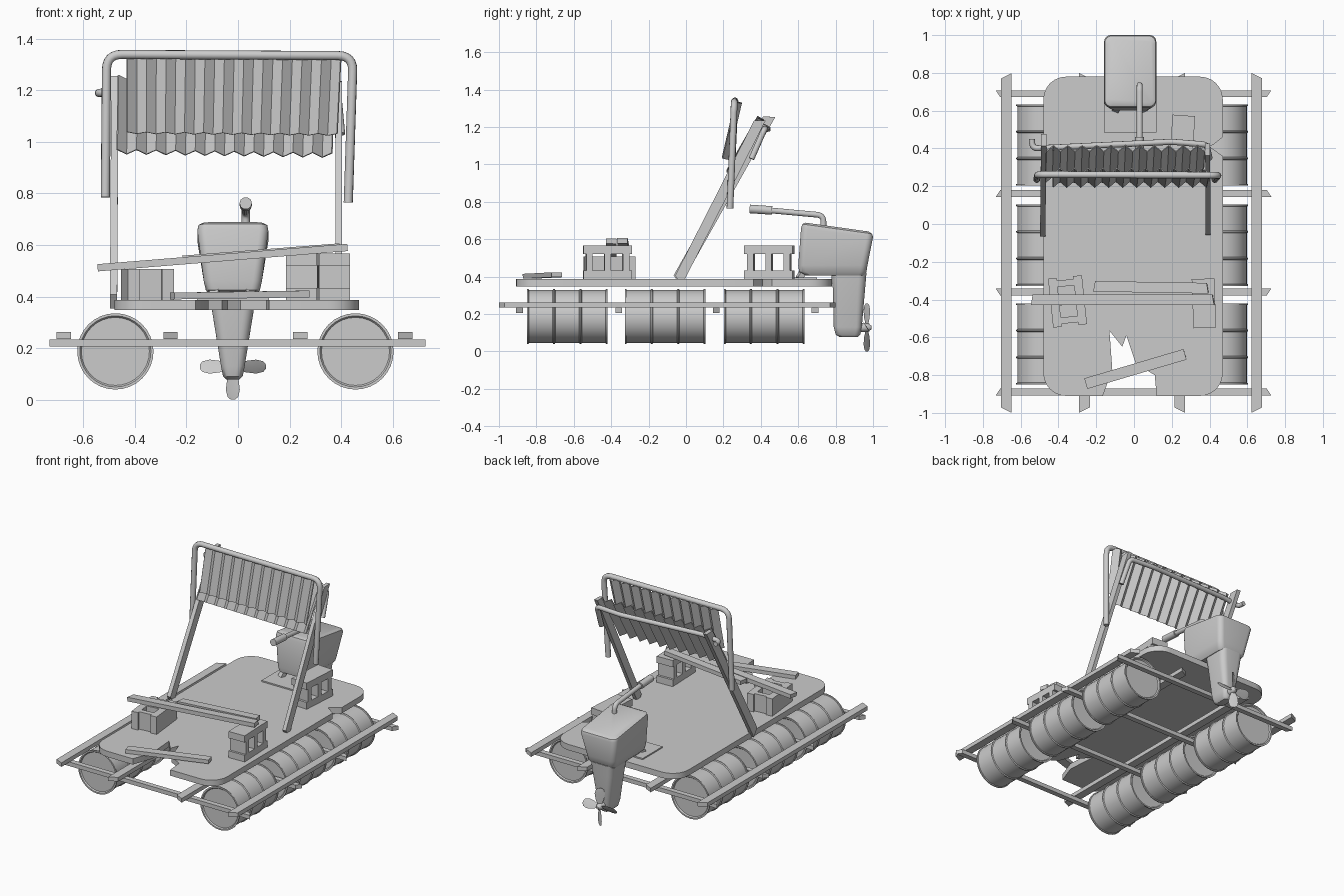
import bpy, bmesh
from math import sin, cos, pi, radians
from mathutils import Vector, Matrix

if "Cube" in bpy.data.objects:
    bpy.data.objects.remove(bpy.data.objects["Cube"])


def finish(name, bm, smooth=None):
    bmesh.ops.recalc_face_normals(bm, faces=bm.faces)
    me = bpy.data.meshes.new(name)
    bm.to_mesh(me)
    bm.free()
    ob = bpy.data.objects.new(name, me)
    bpy.context.collection.objects.link(ob)
    if smooth:
        shade(ob, smooth)
    return ob


def shade(ob, angle):
    bpy.ops.object.select_all(action='DESELECT')
    ob.select_set(True)
    bpy.context.view_layer.objects.active = ob
    bpy.ops.object.shade_smooth_by_angle(angle=radians(angle))


def plank(name, p1, p2, w, t, up=(0, 0, 1), skew=0.0):
    """Board from p1 to p2 with slanted sawn ends."""
    p1, p2 = Vector(p1), Vector(p2)
    d = (p2 - p1).normalized()
    side = Vector(up).cross(d).normalized()
    n = d.cross(side)
    bm = bmesh.new()
    rings = []
    for p, s in ((p1, 1), (p2, -1)):
        rings.append([bm.verts.new(p + side * a * w / 2 + n * b * t / 2 + d * s * a * skew)
                      for a, b in ((-1, -1), (1, -1), (1, 1), (-1, 1))])
    bridge(bm, rings)
    return finish(name, bm)


def bridge(bm, rings, caps=True):
    k = len(rings[0])
    for a, b in zip(rings, rings[1:]):
        for i in range(k):
            bm.faces.new((a[i], a[(i + 1) % k], b[(i + 1) % k], b[i]))
    if caps:
        bm.faces.new(rings[0])
        bm.faces.new(rings[-1])


def lathe_y(name, prof, x, y, z, seg=32):
    """Revolve (y, radius) points around a y axis."""
    bm = bmesh.new()
    bridge(bm, [[bm.verts.new((x + r * cos(2 * pi * i / seg), y + py, z + r * sin(2 * pi * i / seg)))
                 for i in range(seg)] for py, r in prof])
    return finish(name, bm, 35)


def round_rect(x0, x1, y0, y1, r, n=6):
    pts = []
    for cx, cy, a0 in ((x1 - r, y1 - r, 0), (x0 + r, y1 - r, 90), (x0 + r, y0 + r, 180), (x1 - r, y0 + r, 270)):
        for i in range(n + 1):
            a = radians(a0 + 90 * i / n)
            pts.append((cx + r * cos(a), cy + r * sin(a)))
    return pts


def loft(name, secs, cx):
    """Stack rounded rectangles: (z, y0, y1, half width, corner, slope)."""
    bm = bmesh.new()
    bridge(bm, [[bm.verts.new((x, y, z + sl * (y - (y0 + y1) / 2)))
                 for x, y in round_rect(cx - hx, cx + hx, y0, y1, r)] for z, y0, y1, hx, r, sl in secs])
    return finish(name, bm, 40)


def pipe(name, pts, rad, bend=0.05):
    """Tube along a path with rounded corners."""
    P = [Vector(p) for p in pts]
    path = [P[0]]
    for a, b, c in zip(P, P[1:], P[2:]):
        s, e = b + (a - b).normalized() * bend, b + (c - b).normalized() * bend
        for i in range(7):
            t = i / 6
            path.append(s * (1 - t) ** 2 + b * 2 * t * (1 - t) + e * t * t)
    path.append(P[-1])
    cu = bpy.data.curves.new(name, 'CURVE')
    cu.dimensions = '3D'
    cu.bevel_depth, cu.bevel_resolution, cu.use_fill_caps = rad, 3, True
    sp = cu.splines.new('POLY')
    sp.points.add(len(path) - 1)
    for q, p in zip(sp.points, path):
        q.co = (*p, 1)
    tmp = bpy.data.objects.new(name + "_path", cu)
    bpy.context.collection.objects.link(tmp)
    bpy.context.view_layer.update()
    me = bpy.data.meshes.new_from_object(tmp.evaluated_get(bpy.context.evaluated_depsgraph_get()))
    bpy.data.objects.remove(tmp)
    ob = bpy.data.objects.new(name, me)
    bpy.context.collection.objects.link(ob)
    shade(ob, 50)
    return ob


def cinder_block(name, loc, rot, flat=False):
    """Two long walls and three webs; cores run along x, or z when flat."""
    bm = bmesh.new()
    parts = [((0, 0, s * 0.067), (0.12, 0.26, 0.046)) for s in (-1, 1)]
    parts += [((0, s * 0.098, 0), (0.12, 0.034, 0.1)) for s in (-1, 0, 1)]
    for c, s in parts:
        bmesh.ops.create_cube(bm, size=1, matrix=Matrix.Translation(c) @ Matrix.Diagonal((*s, 1)))
    ob = finish(name, bm)
    ob.location = loc
    ob.rotation_euler = (0, pi / 2 if flat else 0, radians(rot))


def corrugated(name, bl, br, tl, tr, waves, amp):
    """Zigzag roofing sheet between four corners."""
    bl, br, tl, tr = map(Vector, (bl, br, tl, tr))
    n = (br - bl).cross(tl - bl).normalized()
    bm = bmesh.new()
    rows = []
    for a, b in ((bl, br), (tl, tr)):
        rows.append([bm.verts.new(a.lerp(b, i / (2 * waves)) + n * amp * (-1) ** i)
                     for i in range(2 * waves + 1)])
    for i in range(2 * waves):
        bm.faces.new((rows[0][i], rows[0][i + 1], rows[1][i + 1], rows[1][i]))
    ob = finish(name, bm)
    m = ob.modifiers.new("thickness", 'SOLIDIFY')
    m.thickness, m.offset = 0.006, 0


# float barrels with rims and two hoops
half = [(-0.215, 0.138), (-0.215, 0.148), (-0.207, 0.148), (-0.205, 0.142), (-0.078, 0.142),
        (-0.074, 0.148), (-0.068, 0.148), (-0.064, 0.142)]
prof = [(-0.207, 0.132)] + half + [(-y, r) for y, r in reversed(half)] + [(0.207, 0.132)]
for x in (-0.476, 0.456):
    for y in (-0.635, -0.112, 0.418):
        lathe_y("barrel", prof, x, y, 0.187)

# timber frame
for i, y in enumerate((-0.89, -0.36, 0.162, 0.69)):
    plank("cross_beam", (-0.72, y, 0.22), (0.715, y, 0.22), 0.036, 0.028, skew=0.012 * (-1) ** i)
for i, x in enumerate((-0.676, -0.262, 0.242, 0.65)):
    plank("long_beam", (x, -0.985, 0.249), (x, 0.785, 0.249), 0.056, 0.028, skew=0.014 * (-1) ** i)

# deck with a broken front edge and a chipped side
corners = round_rect(-0.48, 0.47, -0.91, 0.78, 0.12)
front_break = [(-0.165, -0.91), (-0.115, -0.77), (-0.13, -0.565), (-0.062, -0.65),
               (-0.04, -0.59), (0.01, -0.74), (0.11, -0.8), (0.12, -0.91)]
chip = [(0.47, 0.36), (0.4, 0.41), (0.42, 0.42), (0.47, 0.46)]
outline = corners[:21] + front_break + corners[21:] + chip
bm = bmesh.new()
face = bm.faces.new([bm.verts.new((x, y, 0.347)) for x, y in outline])
ext = bmesh.ops.extrude_face_region(bm, geom=[face])
bmesh.ops.translate(bm, vec=(0, 0, 0.04), verts=[v for v in ext["geom"] if isinstance(v, bmesh.types.BMVert)])
for f in list(bm.faces):
    if len(f.verts) > 4:
        bmesh.ops.triangulate(bm, faces=[f])
finish("deck", bm, 30)

# cinder blocks, bench planks and a loose board
cinder_block("bench_block_right", (0.37, -0.42, 0.477), 2)
cinder_block("bench_block_left", (-0.352, -0.41, 0.447), 6, True)
cinder_block("rear_block", (0.255, 0.445, 0.477), -4)
plank("bench_plank_front", (-0.54, -0.4, 0.512), (0.42, -0.4, 0.59), 0.056, 0.028, skew=0.005)
plank("bench_plank_back", (-0.21, -0.33, 0.545), (0.39, -0.34, 0.592), 0.056, 0.028, skew=0.005)
plank("loose_board", (-0.255, -0.845, 0.402), (0.27, -0.69, 0.41), 0.058, 0.026)

# leaning canopy posts
plank("post_left", (-0.483, -0.048, 0.38), (-0.478, 0.445, 1.255), 0.058, 0.028, up=(1, 0, 0), skew=0.015)
plank("post_right", (0.392, -0.04, 0.38), (0.39, 0.395, 1.235), 0.055, 0.026, up=(1, 0, 0), skew=0.015)

# corrugated canopy sheets
corrugated("roof_sheet_front", (-0.43, 0.21, 1.035), (0.385, 0.21, 1.028),
           (-0.43, 0.28, 1.335), (0.4, 0.28, 1.33), 11, 0.016)
corrugated("roof_sheet_back", (-0.47, 0.235, 0.962), (0.365, 0.235, 0.948),
           (-0.465, 0.4, 1.25), (0.375, 0.4, 1.24), 11, 0.018)

# bent pipes
pipe("canopy_pipe", [(-0.515, 0.235, 0.785), (-0.51, 0.262, 1.34), (0.447, 0.258, 1.335),
                     (0.428, 0.235, 0.765)], 0.018, 0.06)
pipe("rear_pipe", [(-0.54, 0.45, 1.19), (-0.538, 0.4, 1.19), (-0.42, 0.405, 1.205),
                   (0.2, 0.435, 1.19), (0.385, 0.42, 1.19), (0.4, 0.35, 1.03)], 0.016, 0.03)

# outboard motor
mx = -0.02
loft("motor_cowl", [(0.405, 0.64, 0.95, 0.09, 0.03, 0), (0.425, 0.605, 0.965, 0.105, 0.035, 0),
                    (0.46, 0.6, 0.97, 0.113, 0.035, 0), (0.635, 0.615, 1.0, 0.138, 0.035, -0.12),
                    (0.655, 0.622, 0.995, 0.134, 0.035, -0.14), (0.665, 0.64, 0.975, 0.118, 0.03, -0.14)], mx)
loft("motor_leg", [(0.42, 0.775, 0.965, 0.088, 0.04, 0), (0.34, 0.785, 0.958, 0.08, 0.04, 0),
                   (0.13, 0.79, 0.94, 0.046, 0.03, 0), (0.09, 0.8, 0.932, 0.038, 0.03, 0),
                   (0.078, 0.82, 0.92, 0.025, 0.02, 0)], mx)
lathe_y("propeller_hub", [(-0.03, 0.025), (0, 0.025), (0.04, 0.022), (0.058, 0.008)], mx, 0.935, 0.128, 16)
for k in range(4):
    # twisted rounded blade
    bm = bmesh.new()
    rings = []
    for r, w in ((0.015, 0.012), (0.05, 0.026), (0.09, 0.032), (0.118, 0.024), (0.128, 0.01)):
        rings.append([bm.verts.new((w * a * 0.85, w * a * 0.55 + b * 0.003, r))
                      for a, b in ((-1, 0), (0, -1), (1, 0), (0, 1))])
    bridge(bm, rings)
    bmesh.ops.transform(bm, verts=bm.verts, matrix=Matrix.Translation((mx, 0.967, 0.128)) @ Matrix.Rotation(k * pi / 2, 4, 'Y'))
    finish("propeller_blade", bm, 40)
pipe("tiller_arm", [(0.03, 0.735, 0.67), (0.03, 0.735, 0.728), (0.03, 0.42, 0.757)], 0.016, 0.035)
pipe("tiller_grip", [(0.03, 0.46, 0.754), (0.03, 0.34, 0.762)], 0.024)
plank("mount_plate", (mx, 0.485, 0.39), (mx, 0.7, 0.39), 0.28, 0.012)
for x, s in ((-0.095, 1), (0.05, -1)):
    plank("mount_strut", (x, 0.605, 0.39), (x + s * 0.03, 0.68, 0.52), 0.036, 0.03)
